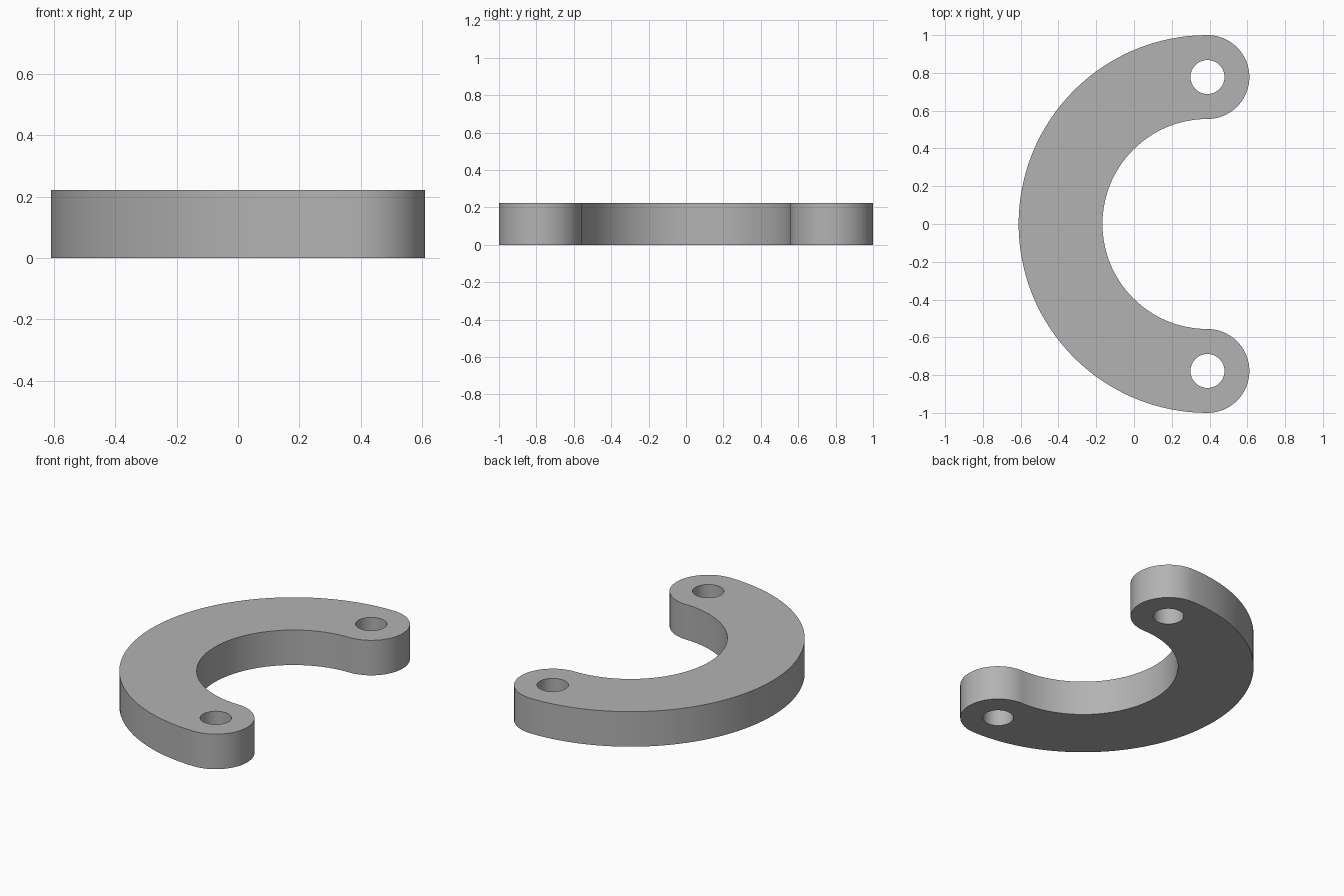
import bpy, bmesh, math

if "Cube" in bpy.data.objects:
    bpy.data.objects.remove(bpy.data.objects["Cube"])

OUTER, INNER = 1.0, 0.556          # radii of the C-shaped arc
CX = 0.389                         # centre of the arc along x
MID = (OUTER + INNER) / 2          # distance of the bolt holes from the arc centre
END = (OUTER - INNER) / 2          # radius of the rounded ends
HOLE, HEIGHT = 0.09, 0.222


def arc(cy, radius, start, end, steps):
    """Points along an arc centred on x = CX, leaving out the last one."""
    points = []
    for i in range(steps):
        a = math.radians(start + (end - start) * i / steps)
        points.append((CX + radius * math.cos(a), cy + radius * math.sin(a), 0))
    return points


# Closed outline: outer arc, lower rounded end, inner arc, upper rounded end
outline = (arc(0, OUTER, 90, 270, 64)
           + arc(-MID, END, -90, 90, 32)
           + arc(0, INNER, 270, 90, 64)
           + arc(MID, END, -90, 90, 32))
loops = [outline] + [arc(s * MID, HOLE, 0, 360, 40) for s in (-1, 1)]

# Fill the outline around the two bolt holes and raise it to a plate
bm = bmesh.new()
edges = []
for loop in loops:
    verts = [bm.verts.new(p) for p in loop]
    edges += [bm.edges.new((verts[i - 1], verts[i])) for i in range(len(verts))]
bmesh.ops.triangle_fill(bm, use_beauty=True, edges=edges, normal=(0, 0, 1))
raised = bmesh.ops.extrude_face_region(bm, geom=bm.faces[:], use_keep_orig=True)
bmesh.ops.translate(bm, vec=(0, 0, HEIGHT),
                    verts=[g for g in raised["geom"] if isinstance(g, bmesh.types.BMVert)])
bmesh.ops.recalc_face_normals(bm, faces=bm.faces[:])

mesh = bpy.data.meshes.new("curved_link")
bm.to_mesh(mesh)
bm.free()
link = bpy.data.objects.new("curved_link", mesh)
bpy.context.collection.objects.link(link)

# Plain grey metal
grey = bpy.data.materials.new("grey")
grey.diffuse_color = (0.45, 0.45, 0.45, 1)
grey.use_nodes = True
grey.node_tree.nodes["Principled BSDF"].inputs["Base Color"].default_value = grey.diffuse_color
mesh.materials.append(grey)

# Smooth walls with crisp rims
bpy.context.view_layer.objects.active = link
link.select_set(True)
bpy.ops.object.shade_smooth_by_angle(angle=math.radians(30))
